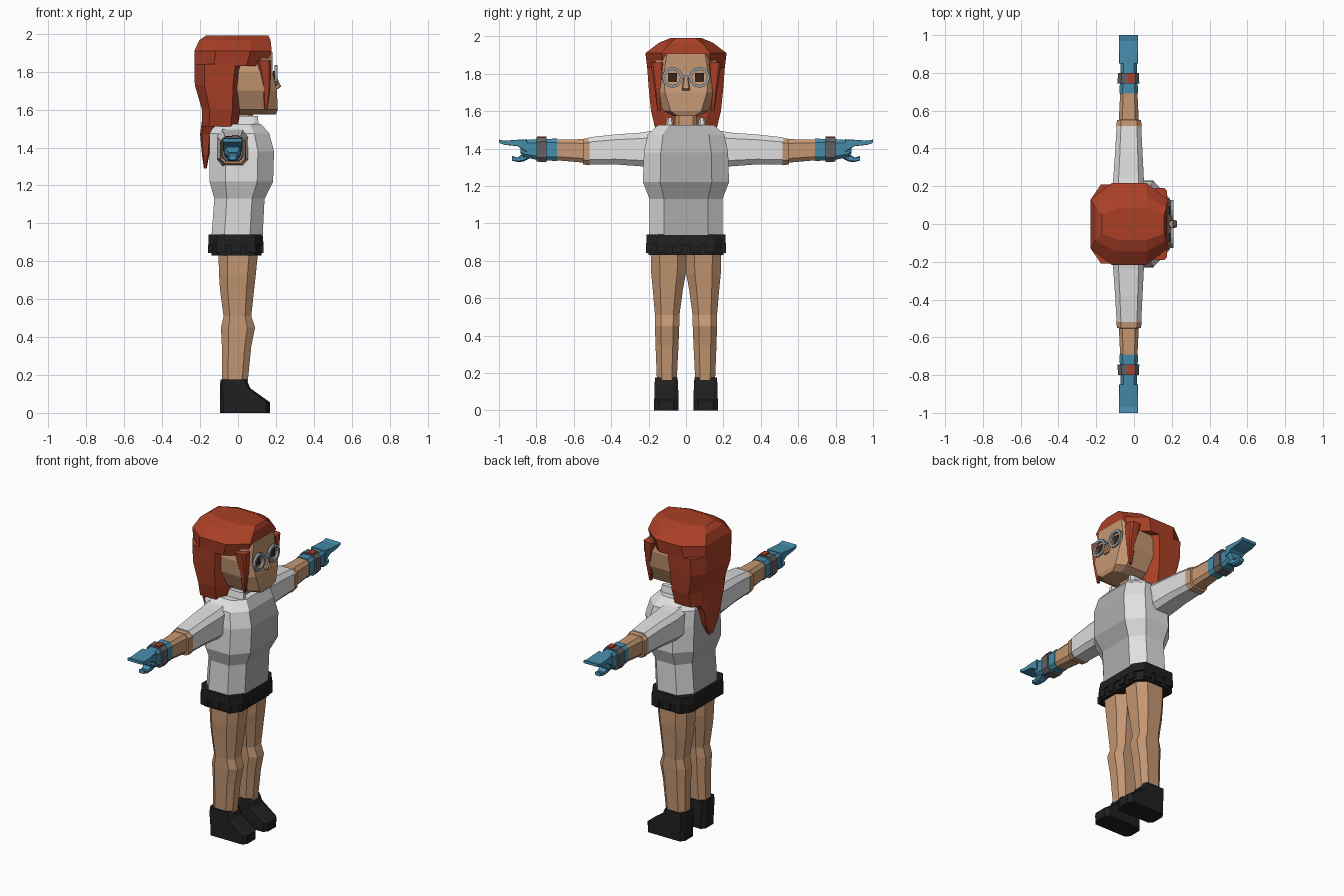
import bpy, bmesh, math
from mathutils import Matrix, Vector


def mat(name, r, g, b):
    m = bpy.data.materials.new(name)
    m.diffuse_color = (r, g, b, 1)
    return m


SKIN = mat("skin", .56, .31, .17)
HAIR = mat("red hair", .40, .05, .02)
WHITE = mat("white jacket", .74, .74, .74)
GREY = mat("grey shirt", .43, .43, .43)
BLACK = mat("black leather", .014, .014, .014)
BLUE = mat("blue glove", .06, .26, .40)
BAND = mat("dark grey band", .12, .12, .13)
FRAME = mat("spectacle grey", .30, .34, .37)
EYE = mat("dark brown eye", .04, .018, .01)


def finish(name, bm, *mats):
    bmesh.ops.recalc_face_normals(bm, faces=bm.faces)
    me = bpy.data.meshes.new(name)
    bm.to_mesh(me)
    bm.free()
    ob = bpy.data.objects.new(name, me)
    bpy.context.collection.objects.link(ob)
    for m in mats:
        me.materials.append(m)
    return ob


def loft(name, rings, *mats, axis="z", c=.65, d=.65, rule=None):
    """Skin octagonal rings (position, a0, a1, b0, b1); c, d set the corner cuts."""
    bm = bmesh.new()
    loops = []
    for t, a0, a1, b0, b1 in rings:
        ca, cb, ra, rb = (a0 + a1) / 2, (b0 + b1) / 2, (a1 - a0) / 2, (b1 - b0) / 2
        pts = [(1, -c), (1, c), (d, 1), (-d, 1), (-1, c), (-1, -c), (-d, -1), (d, -1)]
        loop = []
        for u, v in pts:
            a, b = ca + u * ra, cb + v * rb
            loop.append(bm.verts.new((a, b, t) if axis == "z" else (a, t, b)))
        loops.append(loop)
    for lo, hi in zip(loops, loops[1:]):
        for i in range(8):
            j = (i + 1) % 8
            bm.faces.new((lo[i], lo[j], hi[j], hi[i]))
    bm.faces.new(loops[0])
    bm.faces.new(loops[-1])
    bmesh.ops.recalc_face_normals(bm, faces=bm.faces)
    bm.normal_update()
    if rule:
        for f in bm.faces:
            f.material_index = rule(f)
    return finish(name, bm, *mats)


def sym(rings):
    """Rings given as (z, x0, x1, half width)."""
    return [(z, a, b, -h, h) for z, a, b, h in rings]


def side(rings, s):
    """Mirror the y range of z-rings to side s."""
    return [(z, a, b, *sorted((s * p, s * q))) for z, a, b, p, q in rings]


def box(name, loc, size, m, rot=0):
    bm = bmesh.new()
    bmesh.ops.create_cube(bm, size=1)
    bmesh.ops.scale(bm, vec=size, verts=bm.verts)
    bmesh.ops.transform(bm, matrix=Matrix.Translation(loc) @ Matrix.Rotation(rot, 4, "Z"), verts=bm.verts)
    return finish(name, bm, m)


# Torso: white jacket with grey front and back panels
loft("jacket", sym([(.93, -.14, .13, .195), (1.13, -.125, .14, .195), (1.22, -.15, .185, .23),
                    (1.38, -.15, .19, .225), (1.475, -.15, .165, .205), (1.525, -.12, .12, .15)]),
     WHITE, GREY, c=.6, d=.5,
     rule=lambda f: int(abs(f.normal.y) < .2 and abs(f.normal.x) > .5))

# Belt with two straps and pouches
loft("belt_lower", sym([(.83, -.14, .125, .2), (.895, -.145, .125, .205)]), BLACK, c=.7, d=.7)
loft("belt_upper", sym([(.885, -.155, .135, .213), (.94, -.155, .13, .21)]), BLACK, c=.7, d=.7)
for s in (-1, 1):
    for x in (-.09, -.01, .07):
        box("belt_pouch_side", (x, s * .203, .865), (.05, .022, .045), BLACK)
    for y in (.05, .13):
        box("belt_pouch_back", (-.146, s * y, .865), (.022, .05, .045), BLACK)
        box("belt_pouch_front", (.125, s * y, .865), (.018, .05, .045), BLACK)

# Neck and open standing collar
loft("neck", sym([(1.5, -.04, .08, .06), (1.62, -.04, .08, .055)]), SKIN)
for s in (-1, 1):
    loft("collar", side([(1.5, -.09, .11, .06, .115), (1.565, -.09, .105, .07, .1)], s), WHITE, c=.5, d=.8)
loft("collar_back", sym([(1.5, -.12, -.05, .1), (1.56, -.11, -.05, .09)]), WHITE)

# Head, nose, eyes
loft("head", sym([(1.575, -.02, .2, .07), (1.60, -.06, .21, .12), (1.70, -.1, .205, .165),
                  (1.80, -.1, .182, .175), (1.905, -.1, .182, .15)]), SKIN, c=.68, d=.6)
loft("nose", sym([(1.71, .18, .212, .02), (1.722, .18, .228, .021), (1.785, .17, .198, .011)]), SKIN)
for s in (-1, 1):
    box("eye", (.189, s * .072, 1.78), (.01, .046, .048), EYE)
    # Spectacle ring
    bm = bmesh.new()
    n = 12
    rings = []
    for i in range(n):
        a = 2 * math.pi * i / n
        rings.append([bm.verts.new((.2 + dx, s * .072 + r * math.cos(a), 1.78 + r * math.sin(a)))
                      for dx, r in ((-.008, .04), (.008, .04), (.008, .056), (-.008, .056))])
    for i in range(n):
        p, q = rings[i], rings[(i + 1) % n]
        for k in range(4):
            bm.faces.new((p[k], p[(k + 1) % 4], q[(k + 1) % 4], q[k]))
    finish("spectacle_ring", bm, FRAME)
box("spectacle_bridge", (.2, 0, 1.785), (.014, .04, .012), FRAME)

# Hair: crown, back with tail, front locks
loft("hair_crown", sym([(1.83, -.23, .148, .207), (1.91, -.23, .178, .217),
                        (1.965, -.205, .172, .145), (1.99, -.17, .16, .085)]), HAIR, c=.6, d=.45)
loft("hair_back", sym([(1.51, -.19, -.0, .165), (1.60, -.19, .01, .187),
                       (1.73, -.228, .025, .2), (1.84, -.23, .04, .208)]), HAIR, c=.62, d=.6)
loft("hair_tail", sym([(1.29, -.18, -.165, .02), (1.36, -.19, -.152, .06),
                       (1.47, -.2, -.14, .09), (1.56, -.188, -.08, .14)]), HAIR)
for s in (-1, 1):
    loft("hair_lock", side([(1.6, .14, .155, .137, .152), (1.72, .13, .172, .13, .168),
                            (1.86, .1, .175, .115, .19)], s), HAIR)

# Limbs
for s in (-1, 1):
    def arm(rows):
        return [(s * y, *r) for y, *r in rows]

    loft("leg", side([(.15, -.085, .05, .05, .155), (.35, -.085, .07, .04, .163),
                      (.45, -.09, .09, .036, .166), (.51, -.076, .07, .035, .166),
                      (.65, -.095, .085, .016, .178), (.73, -.1, .094, .001, .186),
                      (.89, -.105, .11, -.004, .19)], s), SKIN, c=.5, d=.55)
    loft("shoe", side([(0, -.095, .168, .04, .17), (.055, -.095, .17, .04, .17),
                       (.13, -.095, .065, .042, .168), (.175, -.093, .045, .045, .166)], s),
         BLACK, c=.6, d=.85)
    loft("sleeve", arm([(.15, -.11, .05, 1.30, 1.50), (.24, -.11, .052, 1.305, 1.485),
                        (.38, -.1, .045, 1.315, 1.475), (.52, -.092, .038, 1.315, 1.46)]),
         WHITE, axis="y")
    loft("forearm", arm([(.515, -.095, .042, 1.31, 1.455), (.55, -.09, .036, 1.315, 1.452),
                         (.552, -.08, .025, 1.325, 1.45), (.7, -.073, .018, 1.338, 1.448)]),
         SKIN, axis="y")
    loft("glove", arm([(.69, -.078, .022, 1.333, 1.453), (.80, -.072, .016, 1.34, 1.45),
                       (.87, -.072, .016, 1.355, 1.445), (.885, -.06, .006, 1.375, 1.44)]),
         BLUE, axis="y")
    loft("fingers", arm([(.85, -.08, .022, 1.38, 1.45), (.9, -.08, .022, 1.412, 1.447),
                         (.97, -.08, .022, 1.42, 1.442), (1.0, -.08, .022, 1.43, 1.448)]),
         BLUE, axis="y", c=.9, d=.95)
    loft("thumb", arm([(.84, -.06, .005, 1.345, 1.39), (.87, -.055, 0, 1.33, 1.375),
                       (.9, -.05, -.005, 1.328, 1.352), (.93, -.048, -.01, 1.335, 1.36)]),
         BLUE, axis="y")
    loft("wrist_band", arm([(.745, -.087, .028, 1.327, 1.46), (.80, -.085, .026, 1.33, 1.458)]),
         BAND, axis="y")
    box("wrist_jewel", (-.015, s * .772, 1.461), (.035, .05, .009), HAIR)
